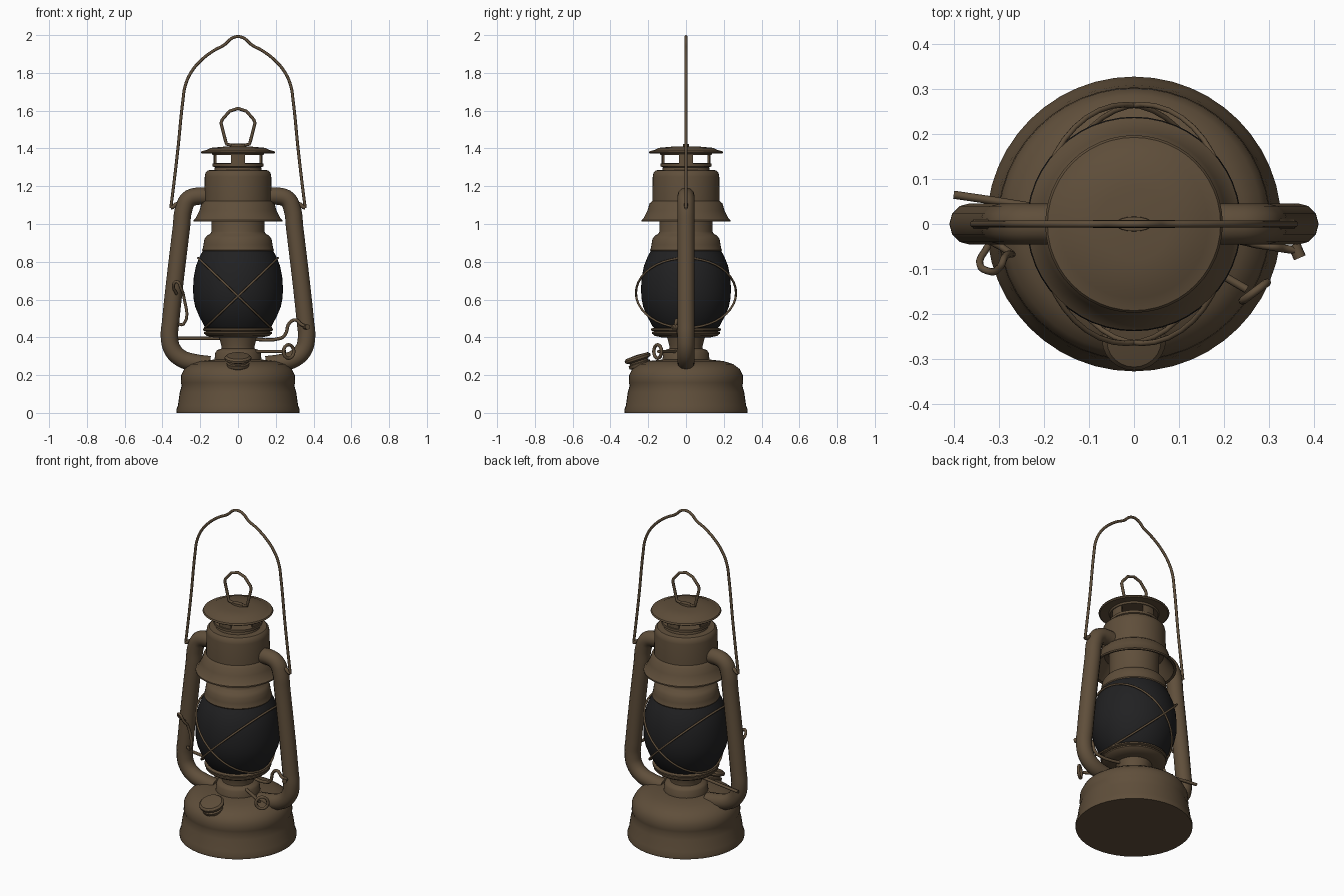
import bpy, bmesh, math
from math import sin, cos, pi, radians
from mathutils import Vector, Matrix

if "Cube" in bpy.data.objects:
    bpy.data.objects.remove(bpy.data.objects["Cube"])


def material(name, rgb):
    m = bpy.data.materials.new(name)
    m.use_nodes = True
    m.diffuse_color = (*rgb, 1)
    m.node_tree.nodes["Principled BSDF"].inputs["Base Color"].default_value = (*rgb, 1)
    return m


brown = material("aged brown metal", (0.115, 0.077, 0.043))
black = material("dark glass", (0.015, 0.015, 0.016))


def smooth(ob, angle=35):
    bpy.ops.object.select_all(action='DESELECT')
    ob.select_set(True)
    bpy.context.view_layer.objects.active = ob
    bpy.ops.object.shade_smooth_by_angle(angle=radians(angle))


def finish(name, bm, mat, angle=35):
    bmesh.ops.remove_doubles(bm, verts=bm.verts, dist=1e-5)
    bmesh.ops.recalc_face_normals(bm, faces=bm.faces)
    me = bpy.data.meshes.new(name)
    bm.to_mesh(me)
    bm.free()
    ob = bpy.data.objects.new(name, me)
    bpy.context.collection.objects.link(ob)
    me.materials.append(mat)
    smooth(ob, angle)
    return ob


def lathe(name, profile, mat=brown, steps=48, matrix=Matrix()):
    """Spin a (radius, height) profile about z."""
    bm = bmesh.new()
    vs = [bm.verts.new((r, 0, z)) for r, z in profile]
    es = [bm.edges.new(p) for p in zip(vs, vs[1:])]
    bmesh.ops.spin(bm, geom=vs + es, cent=(0, 0, 0), axis=(0, 0, 1),
                   angle=2 * pi, steps=steps, use_duplicate=False)
    bm.transform(matrix)
    return finish(name, bm, mat)


def wire(name, points, radius, closed=False, soft=True, sides=2):
    """Round tube along a path, turned into a mesh."""
    cu = bpy.data.curves.new(name, 'CURVE')
    cu.dimensions = '3D'
    cu.bevel_depth = radius
    cu.bevel_resolution = sides
    cu.use_fill_caps = True
    cu.resolution_u = 5
    if soft:
        sp = cu.splines.new('BEZIER')
        sp.bezier_points.add(len(points) - 1)
        for bp, p in zip(sp.bezier_points, points):
            bp.co = p
            bp.handle_left_type = bp.handle_right_type = 'AUTO'
    else:
        sp = cu.splines.new('POLY')
        sp.points.add(len(points) - 1)
        for sp_p, p in zip(sp.points, points):
            sp_p.co = (*p, 1)
    sp.use_cyclic_u = closed
    ob = bpy.data.objects.new(name, cu)
    bpy.context.collection.objects.link(ob)
    bpy.ops.object.select_all(action='DESELECT')
    ob.select_set(True)
    bpy.context.view_layer.objects.active = ob
    bpy.ops.object.convert(target='MESH')
    ob = bpy.context.object
    ob.data.materials.clear()
    ob.data.materials.append(brown)
    smooth(ob, 50)
    return ob


# Fuel tank
lathe("fuel_tank", [(0, 0), (.325, 0), (.327, .015), (.318, .04), (.308, .11), (.298, .145),
                    (.303, .16), (.301, .2), (.285, .232), (.25, .258), (.2, .274),
                    (.13, .282), (.12, .282), (0, .285)])

# Burner and globe plate
lathe("burner", [(.125, .275), (.12, .32), (.11, .333), (.088, .34), (.088, .355),
                 (.1, .4), (.12, .405), (0, .41)])
lathe("globe_plate", [(0, .395), (.13, .4), (.165, .408), (.18, .42), (.18, .428), (.17, .432),
                      (.186, .437), (.186, .445), (.17, .45), (0, .45)])

# Glass globe
lathe("glass_globe", [(.16, .44), (.178, .46), (.205, .51), (.226, .56), (.236, .61), (.238, .66),
                      (.234, .72), (.222, .78), (.202, .83), (.18, .868)], black)

# Globe holder and chimney
lathe("globe_holder", [(0, .855), (.186, .855), (.19, .862), (.186, .872), (.183, .89), (.178, .92),
                       (.165, .938), (.145, .95), (.14, .96), (.14, 1.11)])
lathe("chimney_hood", [(.14, 1.1), (.165, 1.1), (.195, 1.05), (.222, 1.015), (.236, 1.012), (.236, 1.02),
                       (.224, 1.032), (.205, 1.07), (.192, 1.11), (.178, 1.122), (.176, 1.25),
                       (.172, 1.272), (.16, 1.284), (.125, 1.287), (.122, 1.3),
                       (.136, 1.305), (.136, 1.32), (.12, 1.322), (0, 1.322)])

# Vent posts between chimney and cap
bm = bmesh.new()
for k in range(4):
    for s in range(4):
        a = k * pi / 2 + radians(-17 + 8.5 * s)
        b = a + radians(8.5)
        outer = [(.13, a, 1.315), (.13, b, 1.315), (.13, b, 1.375), (.13, a, 1.375)]
        inner = [(.12, t, z) for r, t, z in outer]
        q = [bm.verts.new((r * cos(t), r * sin(t), z)) for r, t, z in outer + inner]
        for f in ((0, 1, 2, 3), (4, 5, 6, 7)):
            bm.faces.new([q[i] for i in f])
        if s == 0:
            bm.faces.new((q[0], q[3], q[7], q[4]))
        if s == 3:
            bm.faces.new((q[1], q[2], q[6], q[5]))
finish("vent_posts", bm, brown)

# Top cap
lathe("top_cap", [(0, 1.365), (.135, 1.365), (.14, 1.375), (.19, 1.372), (.197, 1.378),
                  (.192, 1.386), (.165, 1.392), (.145, 1.403), (.08, 1.409), (0, 1.412)])
lathe("cap_clip", [(0, 1.405), (.042, 1.405), (.04, 1.424), (0, 1.426)], steps=16,
      matrix=Matrix.Diagonal((1, .4, 1, 1)))

# Lifting loop on the cap
half = [(.035, 1.418), (.06, 1.422), (.066, 1.44), (.09, 1.535), (.084, 1.552), (.045, 1.597)]
loop = [(x, 0, z) for x, z in half] + [(0, 0, 1.612)] + [(-x, 0, z) for x, z in reversed(half)]
wire("lifting_loop", loop, .0085, closed=True, soft=False)

# Side tubes, handle ears
for side, s in (("left", 1), ("right", -1)):
    path = [(.15, 1.145), (.215, 1.147), (.262, 1.13), (.287, 1.08), (.3, .98), (.357, .48),
            (.363, .4), (.347, .335), (.3, .288), (.24, .268), (.15, .255)]
    wire(side + "_tube", [(s * x, 0, z) for x, z in path], .046, sides=4)
    wire(side + "_handle_ear", [(s * .29, 0, 1.1), (s * .325, 0, 1.105), (s * .345, 0, 1.09),
                                (s * .356, 0, 1.088)], .011)

# Carrying handle
arc = [(.356, 1.085), (.35, 1.13), (.32, 1.38), (.291, 1.66), (.28, 1.73), (.25, 1.8),
       (.2, 1.862), (.13, 1.917), (.07, 1.95), (.04, 1.978), (.02, 1.989)]
wire("carrying_handle", [(-x, 0, z) for x, z in arc] + [(0, 0, 1.992)]
     + [(x, 0, z) for x, z in reversed(arc)], .008)

# Crossed guard rings around the globe
for side, s in (("first", 1), ("second", -1)):
    ring = []
    for i in range(40):
        t = 2 * pi * i / 40
        c = cos(t)
        ring.append((s * (.018 + .193 * c), .265 * sin(t), .635 + .185 * c))
    wire(side + "_guard_ring", ring, .006, closed=True, soft=False)

# Lifting lever across the burner
wire("globe_lever", [(-.4, .065, .395), (-.3, .05, .395), (0, 0, .395), (.225, -.035, .395),
                     (.25, -.04, .415), (.272, -.045, .475), (.305, -.05, .492),
                     (.335, -.055, .468), (.37, -.06, .455)], .009)
wire("lever_tip", [(.355, -.045, .455), (.368, -.075, .455)], .014, soft=False)

# Latch wire beside the right tube
wire("latch_wire", [(-.315, -.04, .47), (-.288, -.055, .47), (-.288, -.075, .62),
                    (-.3, -.098, .655), (-.325, -.104, .695), (-.342, -.09, .675),
                    (-.325, -.05, .63)], .008)

# Wick knob: rod and ring
wire("wick_rod", [(.06, -.035, .325), (.25, -.145, .325)], .009, soft=False)
out = Vector((.5, -.29, 0)).normalized()
across = Vector((-out.y, out.x, 0)).lerp(out, .3).normalized()
hub = Vector((.268, -.15, .325))
wire("wick_knob", [hub + across * .034 * cos(k * pi / 8) + Vector((0, 0, .036 * sin(k * pi / 8)))
                   for k in range(16)], .009, closed=True, soft=False)

# Filler cap, tilted forward
tilt = Matrix.Translation((0, -.235, .225)) @ Matrix.Rotation(radians(18), 4, 'X')
lathe("filler_cap", [(0, -.02), (.05, -.02), (.05, .02), (.058, .024), (.06, .04), (.05, .044),
                     (.05, .052), (.07, .06), (.071, .072), (.06, .082), (0, .086)],
      steps=24, matrix=tilt)
